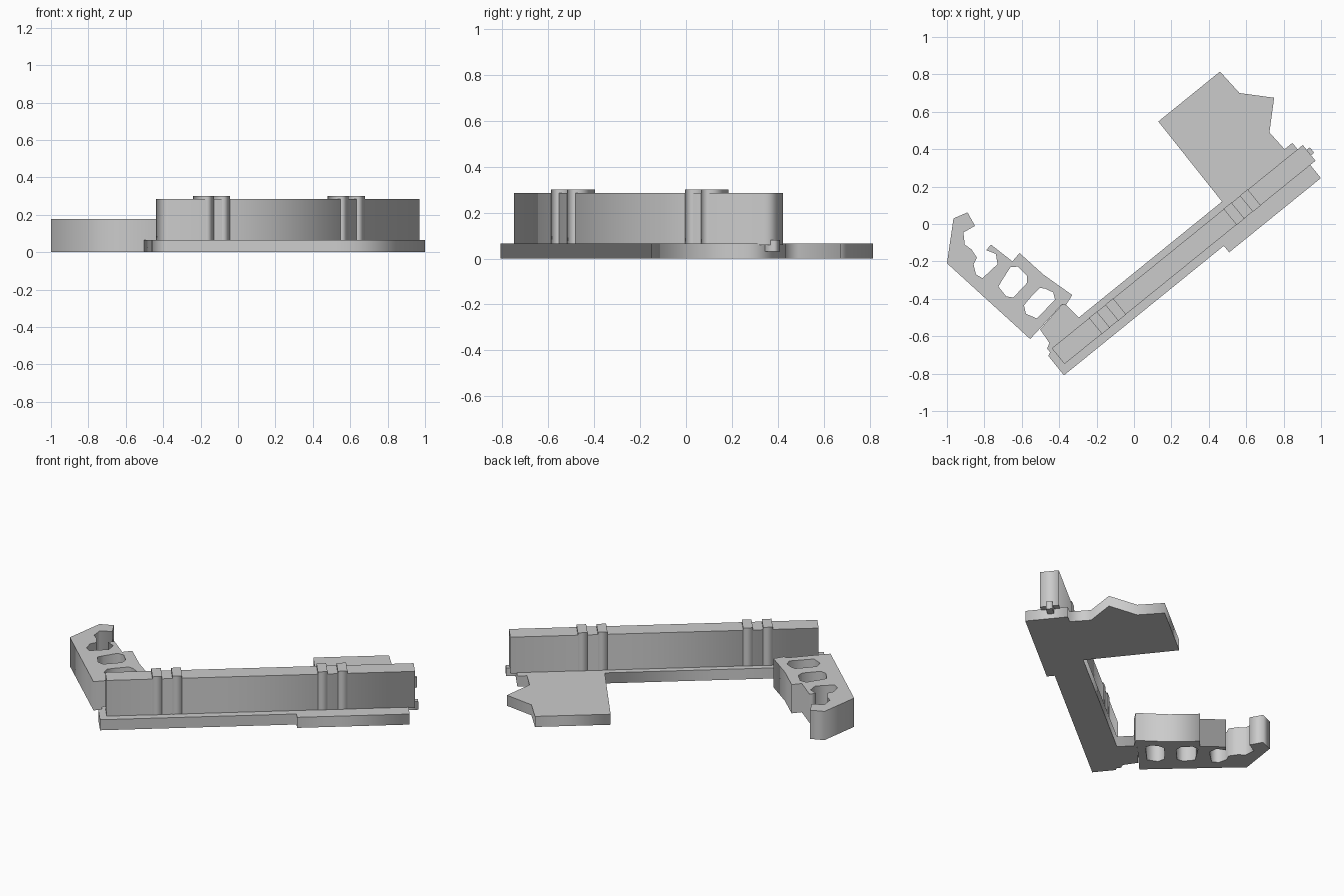
import bpy
from math import cos, sin, radians

if "Cube" in bpy.data.objects:
    bpy.data.objects.remove(bpy.data.objects["Cube"])

ANGLE = radians(39)


def turn(u, v):
    """Diagonal layout coordinates to world x, y."""
    return (u * cos(ANGLE) - v * sin(ANGLE), u * sin(ANGLE) + v * cos(ANGLE))


def plate(name, loops, z0, z1):
    """Extruded flat outline; extra loops become holes."""
    curve = bpy.data.curves.new(name, 'CURVE')
    curve.dimensions = '2D'
    curve.fill_mode = 'BOTH'
    curve.extrude = (z1 - z0) / 2
    for loop in loops:
        spline = curve.splines.new('POLY')
        spline.points.add(len(loop) - 1)
        for point, (x, y) in zip(spline.points, loop):
            point.co = (x, y, 0, 1)
        spline.use_cyclic_u = True
    obj = bpy.data.objects.new(name, curve)
    obj.location.z = (z0 + z1) / 2
    bpy.context.collection.objects.link(obj)
    bpy.ops.object.select_all(action='DESELECT')
    obj.select_set(True)
    bpy.context.view_layer.objects.active = obj
    bpy.ops.object.convert(target='MESH')
    return bpy.context.object


def block(name, u0, u1, v0, v1, z0, z1):
    """Box aligned with the diagonal wall."""
    return plate(name, [[turn(u0, v0), turn(u1, v0), turn(u1, v1), turn(u0, v1)]], z0, z1)


# Thin base with the wide wing at one end
base = [(-.80, -.393), (.30, -.393), (.30, -.438), (.931, -.438), (.931, -.196),
        (.877, -.196), (.871, -.075), (1.007, .053), (.879, .189), (.87, .344),
        (.446, .344), (.441, -.203), (-.545, -.203), (-.555, -.09), (-.745, -.122),
        (-.752, -.21), (-.78, -.225), (-.78, -.25), (-.80, -.26)]
plate("base_plate", [[turn(u, v) for u, v in base]], 0, .065)

# Long wall with its end pin
block("long_wall", -.76, .967, -.348, -.240, .06, .285)
block("end_pin", .90, .988, -.31, -.273, .03, .08)

# Two pairs of raised bands across the wall
for start in (-.503, .423):
    for offset in (0, .112):
        block("wall_band", start + offset, start + offset + .054,
              -.3495, -.2385, .06, .30)

# Thick side arm with hooked end, open slot and two windows
arm = [(-1, -.21), (-.965, .03), (-.89, .062), (-.85, -.01), (-.912, -.045),
       (-.905, -.11), (-.87, -.135), (-.84, -.18), (-.858, -.215), (-.845, -.27),
       (-.81, -.29), (-.73, -.215), (-.738, -.16), (-.79, -.14), (-.765, -.11),
       (-.65, -.20), (-.612, -.155), (-.485, -.27), (-.33, -.38), (-.365, -.435),
       (-.385, -.43), (-.555, -.615)]
window_1 = [(-.66, -.23), (-.62, -.228), (-.573, -.275), (-.572, -.315),
            (-.645, -.393), (-.683, -.387), (-.725, -.335), (-.705, -.30)]
window_2 = [(-.505, -.342), (-.475, -.345), (-.432, -.366), (-.422, -.405),
            (-.52, -.505), (-.578, -.48), (-.588, -.435), (-.56, -.40)]
plate("side_arm", [arm, window_1, window_2], 0, .177)
